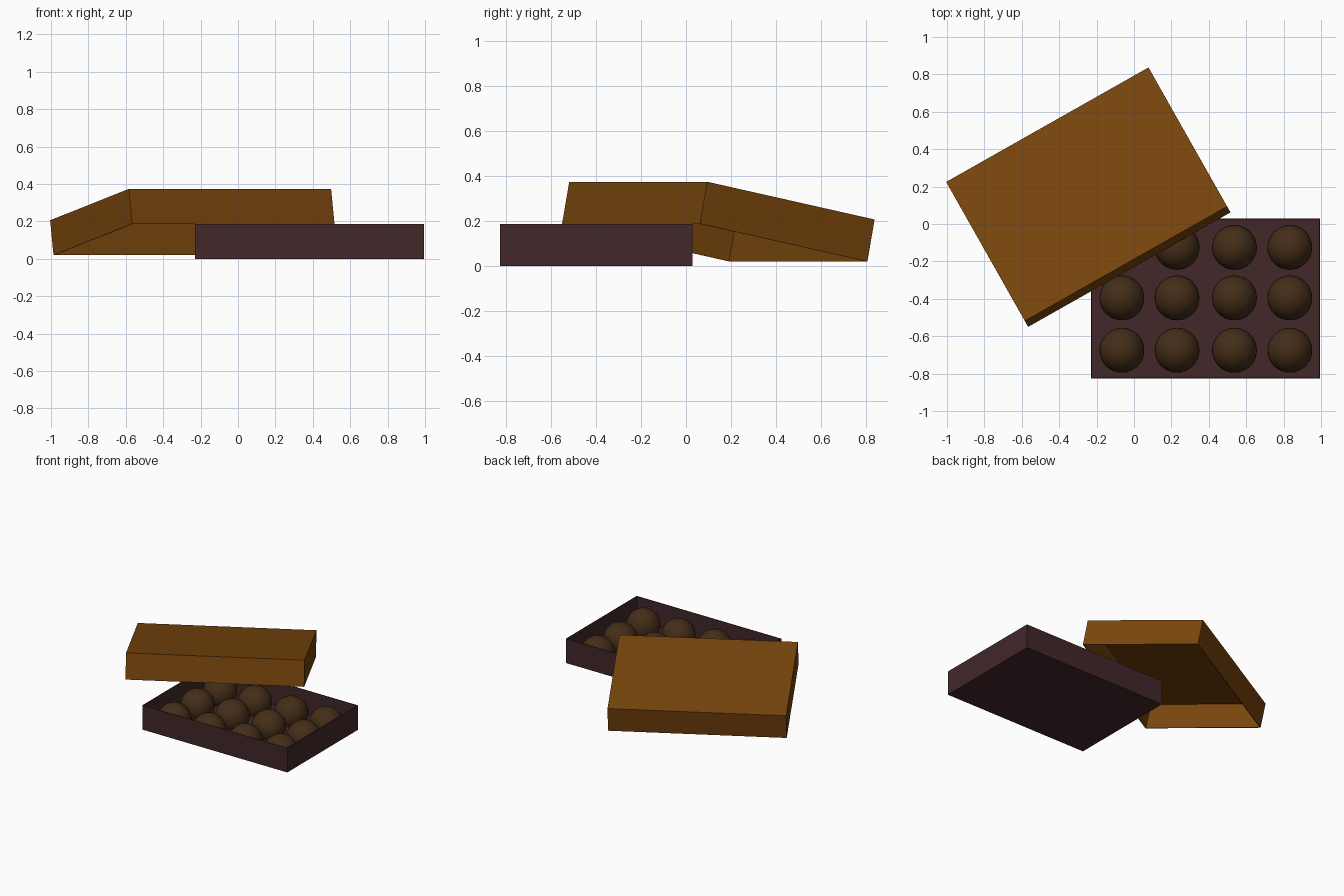
import bpy, bmesh
from math import radians
from mathutils import Matrix, Vector

if "Cube" in bpy.data.objects:
    bpy.data.objects.remove(bpy.data.objects["Cube"])


def material(name, rgb):
    m = bpy.data.materials.new(name)
    m.diffuse_color = (*rgb, 1)
    m.use_nodes = True
    m.node_tree.nodes["Principled BSDF"].inputs["Base Color"].default_value = m.diffuse_color
    return m


def add_object(name, bm, mat):
    bmesh.ops.recalc_face_normals(bm, faces=bm.faces)
    me = bpy.data.meshes.new(name)
    bm.to_mesh(me)
    bm.free()
    me.materials.append(mat)
    ob = bpy.data.objects.new(name, me)
    bpy.context.collection.objects.link(ob)
    return ob


def open_box(name, size, mat):
    """Thin card box with its corner at the origin, open on top."""
    bm = bmesh.new()
    bmesh.ops.create_cube(bm, size=1)
    for v in bm.verts:
        v.co = Vector((c + 0.5) * s for c, s in zip(v.co, size))
    bm.normal_update()
    top = [f for f in bm.faces if f.normal.z > 0.9]
    bmesh.ops.delete(bm, geom=top, context='FACES_ONLY')
    ob = add_object(name, bm, mat)
    wall = ob.modifiers.new("card", 'SOLIDIFY')
    wall.thickness = 0.005
    wall.offset = -1
    wall.use_even_offset = True
    return ob


card = material("tray card", (0.054, 0.020, 0.023))
lid_card = material("lid card", (0.19, 0.061, 0.004))
chocolate = material("chocolate", (0.058, 0.026, 0.009))

# Tray
tray = open_box("tray", (1.225, 0.855, 0.186), card)
tray.location = (-0.23, -0.826, 0)

# Lid: the same box upside down, turned and resting on the tray rim
lid = open_box("lid", (1.243, 0.87, 0.19), lid_card)
flip = Matrix.Translation((0, 0, 0.19)) @ Matrix.Diagonal((1, 1, -1, 1))
lid.data.transform(flip)
lid.data.flip_normals()
lid.matrix_world = (Matrix.Translation((-0.566, -0.55, 0.187))
                    @ Matrix.Rotation(radians(29.5), 4, 'Z')
                    @ Matrix.Rotation(radians(-11.1), 4, 'X'))

# Chocolates: balls flattened where they sit on the tray floor
for row, y in enumerate((-0.675, -0.395, -0.125)):
    for col, x in enumerate((-0.065, 0.23, 0.537, 0.833)):
        bm = bmesh.new()
        bmesh.ops.create_uvsphere(bm, u_segments=32, v_segments=16, radius=0.12)
        bmesh.ops.bisect_plane(bm, geom=bm.verts[:] + bm.edges[:] + bm.faces[:],
                               plane_co=(0, 0, -0.06), plane_no=(0, 0, -1),
                               clear_outer=True)
        for f in bm.faces:
            f.smooth = True
        ob = add_object(f"chocolate_{row}_{col}", bm, chocolate)
        ob.location = (x, y, 0.066)
